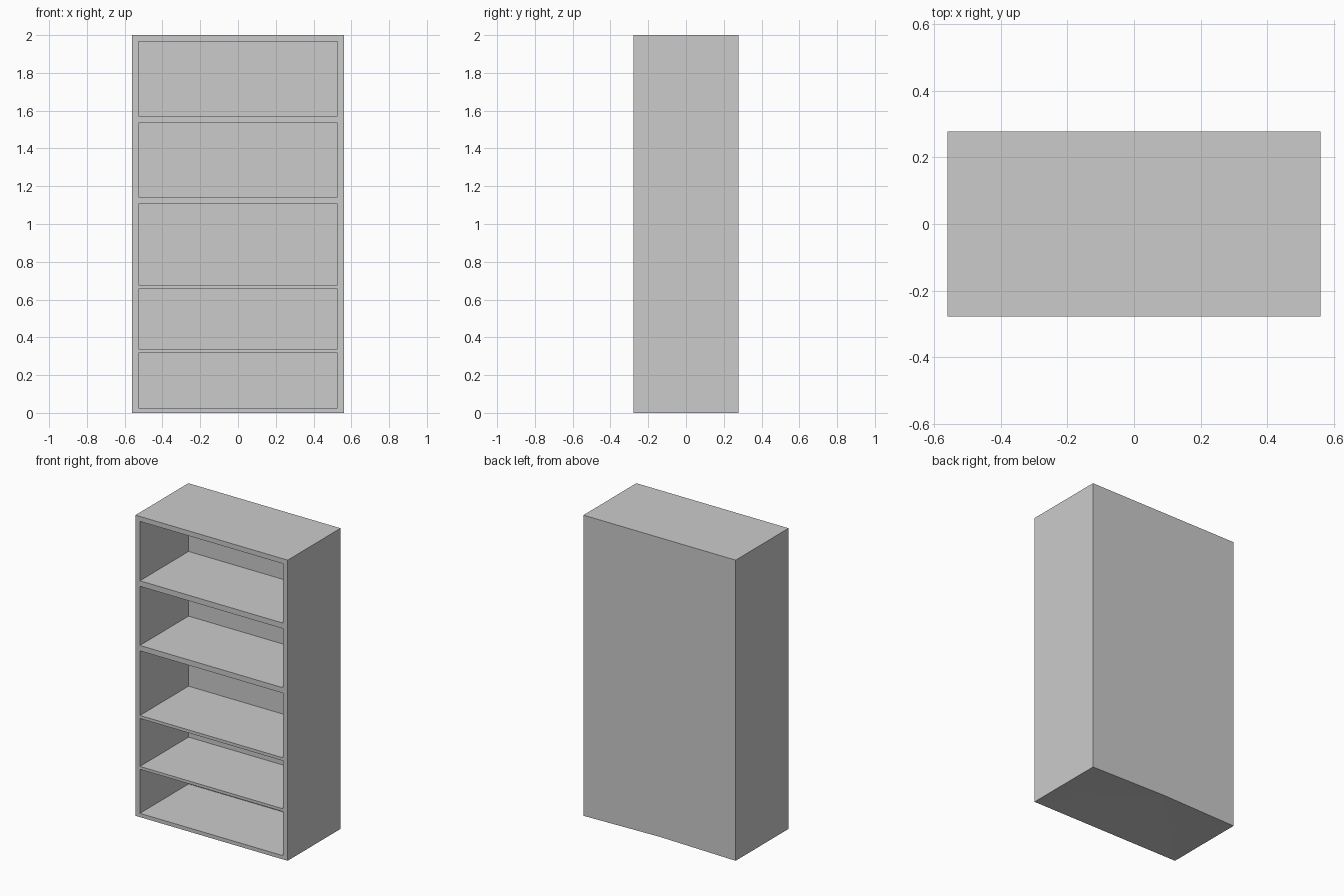
import bpy, bmesh
from mathutils import Matrix, Vector

if "Cube" in bpy.data.objects:
    bpy.data.objects.remove(bpy.data.objects["Cube"])

W, D, H = 1.12, 0.556, 2.0      # outer size
INNER_X = 0.527                 # half width of the openings
BACK = 0.045                    # back panel thickness
# bottom and top height of each open compartment
BAYS = [(0.025, 0.318), (0.337, 0.656), (0.676, 1.106), (1.142, 1.535), (1.572, 1.967)]


def add_box(bm, lo, hi):
    lo, hi = Vector(lo), Vector(hi)
    m = Matrix.Translation((lo + hi) / 2) @ Matrix.Diagonal((*(hi - lo), 1))
    return bmesh.ops.create_cube(bm, size=1, matrix=m)


def make_object(name, bm):
    mesh = bpy.data.meshes.new(name)
    bm.to_mesh(mesh)
    bm.free()
    ob = bpy.data.objects.new(name, mesh)
    bpy.context.collection.objects.link(ob)
    return ob


# Outer case, with the rear bottom edge very slightly arched in the middle
bm = bmesh.new()
add_box(bm, (-W / 2, -D / 2, 0), (W / 2, D / 2, H))
rear_edge = [e for e in bm.edges if all(v.co.y > 0 and v.co.z < 0.01 for v in e.verts)]
mid = bmesh.ops.subdivide_edges(bm, edges=rear_edge, cuts=1)["geom_inner"]
for v in mid:
    if isinstance(v, bmesh.types.BMVert):
        v.co.z = 0.01
bmesh.ops.triangulate(bm, faces=[f for f in bm.faces if len(f.verts) > 4])
bookcase = make_object("bookcase", bm)

# Open compartments, cut from the front to leave shelves, sides and back
bm = bmesh.new()
for z0, z1 in BAYS:
    add_box(bm, (-INNER_X, -D / 2 - 0.1, z0), (INNER_X, D / 2 - BACK, z1))
cutter = make_object("compartment_cutter", bm)

cut = bookcase.modifiers.new("compartments", 'BOOLEAN')
cut.operation = 'DIFFERENCE'
cut.solver = 'EXACT'
cut.object = cutter
bpy.context.view_layer.objects.active = bookcase
bookcase.select_set(True)
bpy.ops.object.modifier_apply(modifier=cut.name)
bpy.data.objects.remove(cutter)
